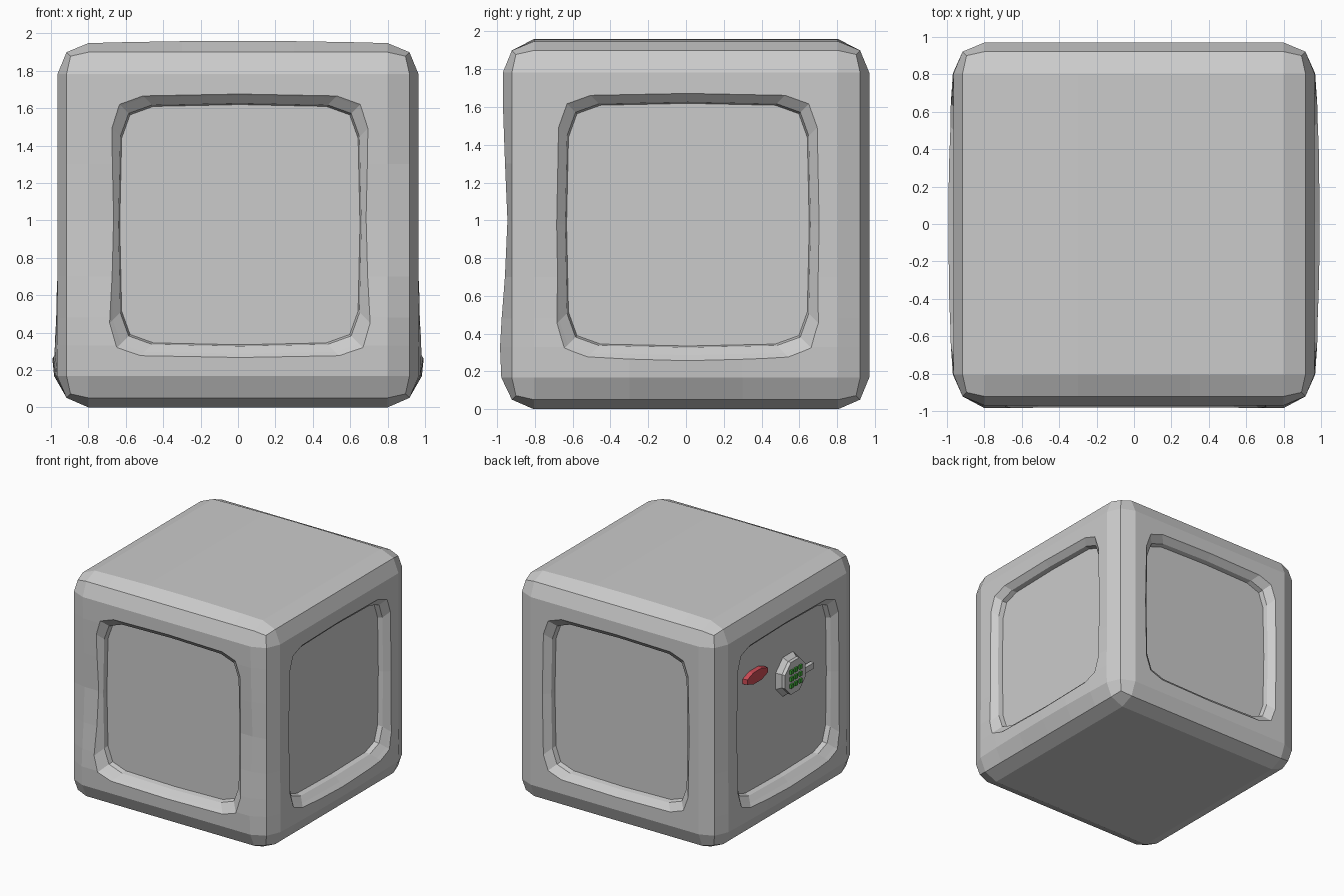
import bpy, bmesh, math
from mathutils import Matrix, Vector

if "Cube" in bpy.data.objects:
    bpy.data.objects.remove(bpy.data.objects["Cube"])


def mesh_object(name, bm, color=None):
    bmesh.ops.recalc_face_normals(bm, faces=bm.faces)
    me = bpy.data.meshes.new(name)
    bm.to_mesh(me)
    bm.free()
    ob = bpy.data.objects.new(name, me)
    bpy.context.collection.objects.link(ob)
    if color:
        mat = bpy.data.materials.new(name)
        mat.diffuse_color = color
        mat.use_nodes = True
        mat.node_tree.nodes["Principled BSDF"].inputs["Base Color"].default_value = mat.diffuse_color
        me.materials.append(mat)
    return ob


# Chunky rounded block, sliced so its faces can be gently warped
def gauss(v, c, w):
    return math.exp(-((v - c) / w) ** 2)


bm = bmesh.new()
bmesh.ops.create_cube(bm, size=1, matrix=Matrix.Translation((0, 0, 0.975)) @ Matrix.Diagonal((1.93, 1.94, 1.945, 1)))
bmesh.ops.bevel(bm, geom=bm.edges[:], offset=0.165, segments=2, profile=0.5, affect='EDGES')
cuts = [((0, 0, z), (0, 0, 1)) for z in (0.33, 0.48, 0.7, 1.0, 1.3, 1.6)]
for p in (-0.6, -0.3, 0, 0.3, 0.6):
    cuts += [((p, 0, 0), (1, 0, 0)), ((0, p, 0), (0, 1, 0))]
for co, no in cuts:
    bmesh.ops.bisect_plane(bm, geom=bm.verts[:] + bm.edges[:] + bm.faces[:], plane_co=co, plane_no=no)
for v in bm.verts:
    x, y, z = v.co
    if abs(x) > 0.95:
        v.co.x += math.copysign(0.035 * gauss(z, 0.33, 0.2) * max(0, 1 - (y / 0.85) ** 2), x)
    if y < -0.95:
        v.co.y += 0.025 * gauss(z, 1.0, 0.35) - 0.015 * gauss(z, 0.33, 0.2)
    if z > 1.94:
        v.co.z += 0.012 * max(0, 1 - (x / 0.8) ** 2)
    if z < 0.01:
        v.co.z = 0
body = mesh_object("rounded_block_body", bm)


# Recessed panel with a sloping lip, cut into each of the four sides
def panel_cutter(turn):
    bm = bmesh.new()
    rings = []
    for depth, h in ((0.88, 0.642), (0.92, 0.65), (0.96, 0.69), (1.1, 0.82)):
        a, b = h - 0.18, h - 0.055
        quarter = [(h, 0), (h - 0.01, a), (b, b), (a, h - 0.01)]
        ring = []
        for k in range(4):
            c, s = round(math.cos(k * math.pi / 2)), round(math.sin(k * math.pi / 2))
            ring += [bm.verts.new((u * c - w * s + 0.01, -depth, u * s + w * c + 0.977)) for u, w in quarter]
        rings.append(ring)
    for r0, r1 in zip(rings, rings[1:]):
        for i in range(16):
            j = (i + 1) % 16
            bm.faces.new((r0[i], r0[j], r1[j], r1[i]))
    bm.faces.new(rings[0])
    bm.faces.new(rings[-1])
    bmesh.ops.rotate(bm, verts=bm.verts, matrix=Matrix.Rotation(turn, 3, 'Z'))
    ob = mesh_object("panel_cutter", bm)
    ob.hide_render = True
    return ob


bpy.context.view_layer.objects.active = body
for k in range(4):
    cutter = panel_cutter(k * math.pi / 2)
    mod = body.modifiers.new("panel", 'BOOLEAN')
    mod.operation = 'DIFFERENCE'
    mod.solver = 'EXACT'
    mod.object = cutter
    bpy.ops.object.modifier_apply(modifier=mod.name)
    bpy.data.objects.remove(cutter)


# Left side fittings: prisms pointing outward along -x
def disc(name, x0, x1, y, z, r0, r1, stretch=1.0, squash=1.0, color=None):
    bm = bmesh.new()
    mat = (Matrix.Translation(((x0 + x1) / 2, y, z)) @ Matrix.Diagonal((1, stretch, squash, 1))
           @ Matrix.Rotation(-math.pi / 2, 4, 'Y') @ Matrix.Rotation(math.pi / 8, 4, 'Z'))
    bmesh.ops.create_cone(bm, cap_ends=True, segments=8, radius1=r0, radius2=r1, depth=x0 - x1, matrix=mat)
    return mesh_object(name, bm, color)


KY, KZ = -0.13, 1.15
disc("keypad_base", -0.87, -0.92, KY, KZ, 0.19, 0.15)
disc("keypad_face", -0.91, -0.95, KY, KZ, 0.15, 0.15)

# Keypad buttons
bm = bmesh.new()
for i in (-1, 0, 1):
    for j in (-1, 0, 1):
        pos = Matrix.Translation((-0.953, KY + i * 0.06, KZ + j * 0.06))
        bmesh.ops.create_cube(bm, size=1, matrix=pos @ Matrix.Diagonal((0.026, 0.034, 0.034, 1)))
mesh_object("keypad_buttons", bm, (0.05, 0.4, 0.04, 1))

# Latch bar beside the keypad
bm = bmesh.new()
bmesh.ops.create_cube(bm, size=1, matrix=Matrix.Translation((-0.915, KY - 0.17, KZ - 0.02)) @ Matrix.Diagonal((0.035, 0.22, 0.05, 1)))
mesh_object("latch_bar", bm)

# Red oval badge
disc("red_oval_plate", -0.87, -0.92, 0.34, 1.32, 0.16, 0.15, 1.0, 0.36, (0.6, 0.07, 0.09, 1))
